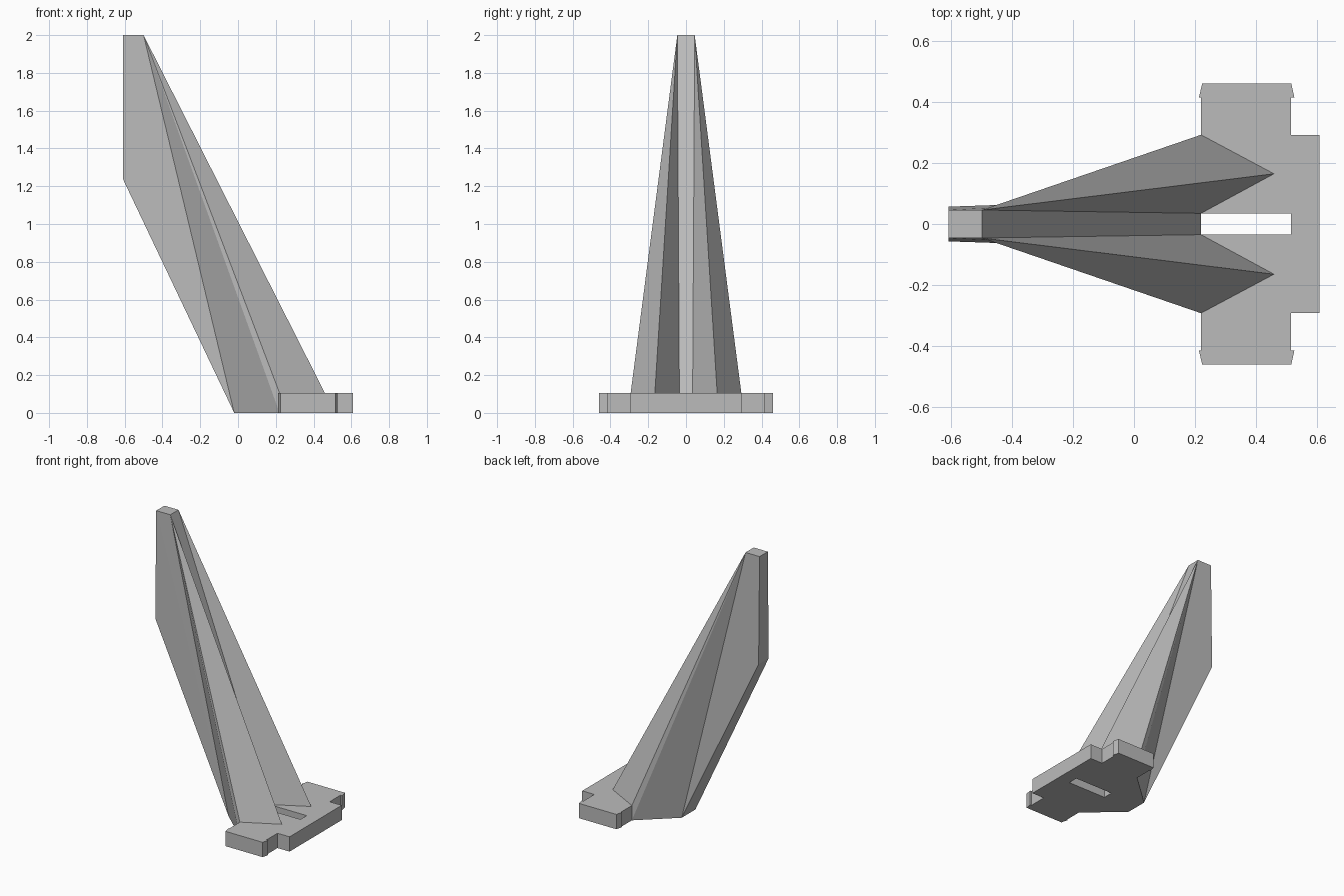
import bpy
import bmesh

cube = bpy.data.objects.get("Cube")
if cube:
    bpy.data.objects.remove(cube, do_unlink=True)

# Single flat colour
grey = bpy.data.materials.new("plain_grey")
grey.use_nodes = True
grey.diffuse_color = (0.5, 0.5, 0.5, 1)
grey.node_tree.nodes["Principled BSDF"].inputs["Base Color"].default_value = grey.diffuse_color

HEIGHT = 2.0
PLATE = 0.105     # plate thickness
ROOT = 0.22       # x where the fin meets the plate
SLOT = 0.035      # half width of the slot
TIP = 0.046       # half width of the blade at the top
HEEL = 0.077      # half width of the blade at the bottom


def finish(name, bm):
    bmesh.ops.recalc_face_normals(bm, faces=bm.faces)
    mesh = bpy.data.meshes.new(name)
    bm.to_mesh(mesh)
    bm.free()
    mesh.materials.append(grey)
    obj = bpy.data.objects.new(name, mesh)
    bpy.context.collection.objects.link(obj)
    return obj


def hull(name, points):
    """Solid flat-faced wedge spanning the given corners."""
    bm = bmesh.new()
    for p in points:
        bm.verts.new(p)
    bmesh.ops.convex_hull(bm, input=bm.verts)
    bmesh.ops.dissolve_limit(bm, angle_limit=0.002, verts=bm.verts, edges=bm.edges)
    return finish(name, bm)


def extrude_outline(name, outline, height):
    bm = bmesh.new()
    face = bm.faces.new([bm.verts.new((x, y, 0)) for x, y in outline])
    top = bmesh.ops.extrude_face_region(bm, geom=[face])["geom"]
    verts = [g for g in top if isinstance(g, bmesh.types.BMVert)]
    bmesh.ops.translate(bm, verts=verts, vec=(0, 0, height))
    return finish(name, bm)


# Base plate: slotted outline with flared end tabs, mirrored across y
half = [(ROOT, SLOT), (ROOT, 0.415), (0.213, 0.415), (0.224, 0.461),
        (0.517, 0.461), (0.527, 0.415), (0.515, 0.415), (0.515, 0.293), (0.61, 0.293)]
outer = half + [(x, -y) for x, y in reversed(half)]
slot_end = [(0.515, -SLOT), (0.515, SLOT)]
extrude_outline("base_plate", outer + slot_end, PLATE)

# Central blade: leaning profile, wider toward the heel
blade_profile = [(-0.61, HEIGHT, TIP), (-0.5, HEIGHT, TIP), (-0.61, 1.24, 0.057),
                 (-0.02, 0, HEEL), (ROOT, 0, SLOT), (ROOT, PLATE, SLOT)]
hull("blade", [(x, s * y, z) for x, z, y in blade_profile for s in (1, -1)])

# Pointed side ribs running from the plate to the blade tip
for side, name in ((1, "back_rib"), (-1, "front_rib")):
    corners = [(-0.5, TIP, HEIGHT), (-0.02, HEEL, 0),
               (ROOT, 0.293, PLATE), (ROOT, 0.293, 0),
               (0.46, 0.165, PLATE),
               (ROOT, SLOT, PLATE), (ROOT, SLOT, 0)]
    hull(name, [(x, side * y, z) for x, y, z in corners])
